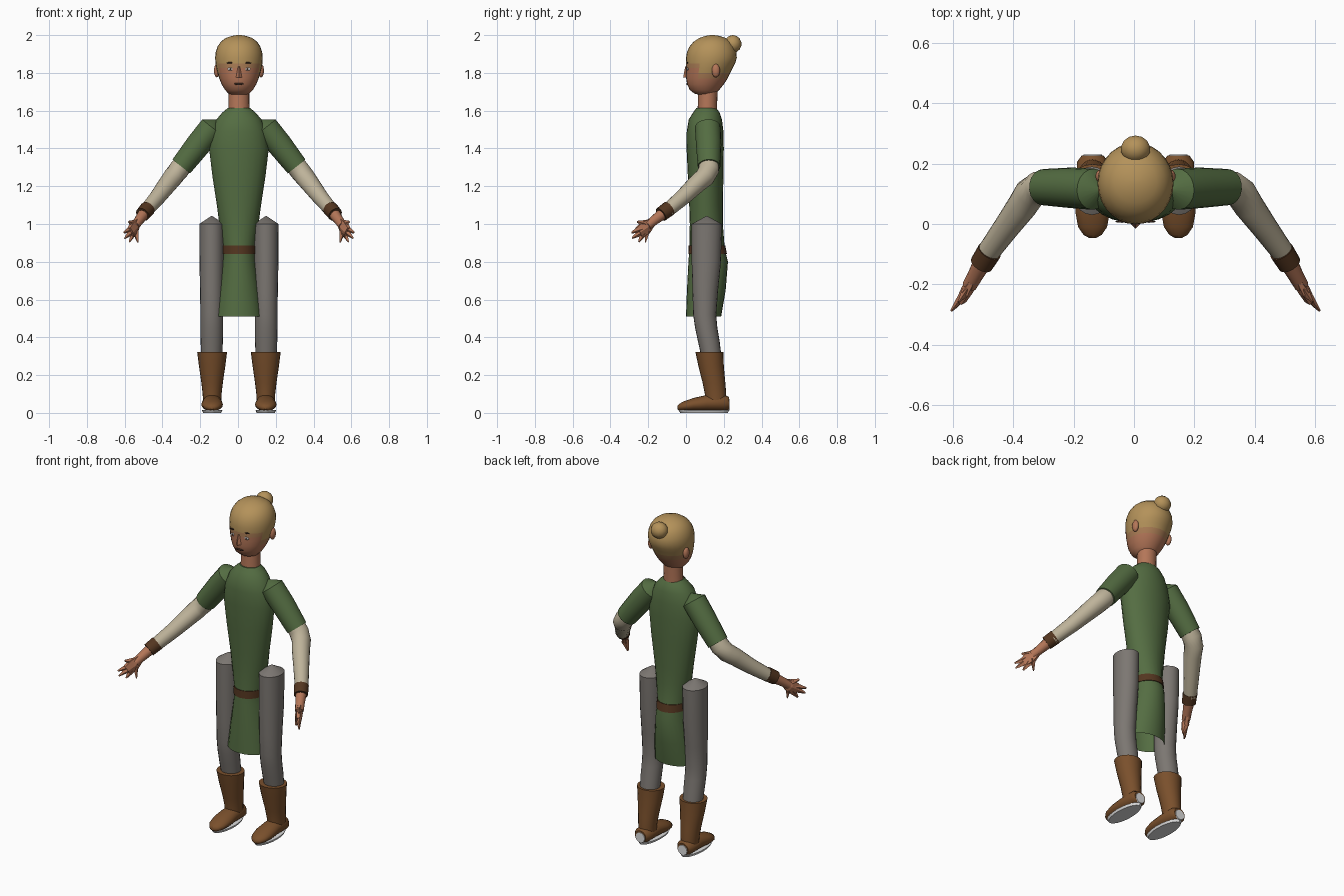
import bpy, bmesh, math
from mathutils import Vector as V

if "Cube" in bpy.data.objects:
    bpy.data.objects.remove(bpy.data.objects["Cube"])

DX = 0.005  # body centre line


def mat(name, r, g, b):
    lin = [((c / 255 + 0.055) / 1.055) ** 2.4 for c in (r, g, b)]
    m = bpy.data.materials.new(name)
    m.diffuse_color = (*lin, 1)
    m.use_nodes = True
    m.node_tree.nodes["Principled BSDF"].inputs["Base Color"].default_value = m.diffuse_color
    return m


HAIR = mat("hair blond", 180, 146, 90)
BLEND = mat("hairline tan", 172, 126, 86)
SKIN = mat("skin", 180, 118, 88)
GREEN = mat("tunic green", 84, 109, 66)
BELT = mat("dark leather", 84, 54, 32)
BOOT = mat("boot brown", 122, 80, 44)
GREY = mat("trouser grey", 124, 119, 114)
LINEN = mat("linen beige", 190, 179, 154)
WHITE = mat("pale sole", 222, 222, 222)
DARK = mat("dark feature", 58, 38, 28)


def finish(name, bm, mats, rule=None, smooth=True):
    bmesh.ops.recalc_face_normals(bm, faces=bm.faces)
    if rule:
        for f in bm.faces:
            f.material_index = rule(f.calc_center_median())
    me = bpy.data.meshes.new(name)
    bm.to_mesh(me)
    bm.free()
    for m in mats:
        me.materials.append(m)
    ob = bpy.data.objects.new(name, me)
    bpy.context.collection.objects.link(ob)
    if smooth:
        bpy.ops.object.select_all(action='DESELECT')
        ob.select_set(True)
        bpy.context.view_layer.objects.active = ob
        bpy.ops.object.shade_smooth_by_angle(angle=math.radians(40))
    return ob


def loft(name, rings, mats, sides=20, caps=(True, True), rule=None, smooth=True):
    """Skin over rings given as (centre, half axis, half axis)."""
    bm = bmesh.new()
    rows = []
    for c, a, b in rings:
        rows.append([bm.verts.new(V(c) + V(a) * math.cos(t) + V(b) * math.sin(t))
                     for t in (2 * math.pi * i / sides for i in range(sides))])
    for p, q in zip(rows, rows[1:]):
        for i in range(sides):
            j = (i + 1) % sides
            bm.faces.new((p[i], p[j], q[j], q[i]))
    for use, row in zip(caps, (rows[0], rows[-1])):
        if use:
            bm.faces.new(row)
    return finish(name, bm, mats, rule, smooth)


def stack(name, x, rows, mats, **kw):
    """Upright loft from rows of (z, front y, back y, half width)."""
    rings = [((x, (f + k) / 2, z), (w, 0, 0), (0, (k - f) / 2, 0)) for z, f, k, w in rows]
    return loft(name, rings, mats, **kw)


def tube(name, pts, mats, flat=1.0, **kw):
    """Round loft following points of (x, y, z, radius)."""
    ps = [V(p[:3]) for p in pts]
    rings = []
    for i, p in enumerate(pts):
        t = (ps[min(i + 1, len(ps) - 1)] - ps[max(i - 1, 0)]).normalized()
        a = t.cross(V((0, 0, 1))).normalized()
        b = a.cross(t)
        rings.append((ps[i], a * p[3] * flat, b * p[3]))
    return loft(name, rings, mats, **kw)


def ball(name, c, r, material, segs=14):
    bm = bmesh.new()
    bmesh.ops.create_uvsphere(bm, u_segments=segs, v_segments=segs // 2, radius=1)
    for v in bm.verts:
        v.co = V(c) + V((v.co.x * r[0], v.co.y * r[1], v.co.z * r[2]))
    return finish(name, bm, [material])


# tunic with open skirt hem, belt, neck
stack("tunic", DX, [(1.615, .055, .16, .058), (1.59, .038, .178, .088), (1.555, .015, .19, .118),
                    (1.49, .004, .198, .145), (1.4, .003, .2, .158), (1.25, .01, .198, .14),
                    (1.1, .017, .195, .117), (1.0, .02, .195, .104), (.87, .018, .205, .084),
                    (.8, .013, .222, .09), (.65, .005, .21, .109), (.51, 0, .186, .123)],
      [GREEN], sides=24, caps=(True, False))
stack("belt", DX, [(.885, .014, .208, .089), (.84, .012, .217, .09)], [BELT], sides=24)
stack("neck", DX, [(1.72, .065, .168, .055), (1.64, .063, .165, .055), (1.58, .06, .165, .058)], [SKIN])

# head
HEAD = [(1.68, .085, .13, .03), (1.69, .045, .155, .055), (1.71, .02, .176, .074), (1.74, .006, .2, .092),
        (1.77, .001, .22, .104), (1.8, 0, .235, .113), (1.825, 0, .247, .119), (1.85, -.001, .26, .124),
        (1.88, 0, .269, .126), (1.91, .005, .266, .123), (1.94, .019, .255, .113), (1.965, .04, .238, .096),
        (1.985, .07, .21, .07), (1.996, .105, .175, .035), (2.0, .13, .15, .012)]
stack("head", DX, HEAD, [SKIN, BLEND, HAIR], sides=28,
      rule=lambda c: 2 if c.z > 1.85 or (c.z > 1.8 and c.y > .06) else
      1 if c.z > 1.825 or (c.z > 1.77 and c.y > .06) else 0)
ball("hair_bun", (DX, .248, 1.953), (.05, .046, .047), HAIR)


def face_y(x, z):
    for (z0, f0, k0, w0), (z1, f1, k1, w1) in zip(HEAD, HEAD[1:]):
        if z0 <= z <= z1:
            t = (z - z0) / (z1 - z0)
            f, k, w = f0 + (f1 - f0) * t, k0 + (k1 - k0) * t, w0 + (w1 - w0) * t
            return (f + k) / 2 - (k - f) / 2 * math.sqrt(1 - (x / w) ** 2)


def feature(name, x, z, w, h, material, lift=.004):
    ball(name, (DX + x, face_y(x, z), z), (w, lift, h), material, 10)


# nose and mouth
bm = bmesh.new()
bmesh.ops.create_cone(bm, segments=4, radius1=.016, radius2=.005, depth=.06, cap_ends=True)
bmesh.ops.translate(bm, vec=(DX, .001, 1.805), verts=bm.verts)
finish("nose", bm, [SKIN], smooth=False)
feature("mouth", 0, 1.742, .03, .006, DARK)

for s, side in ((-1, "left"), (1, "right")):
    # eyes, brows, ears
    feature("eye_" + side, s * .045, 1.82, .017, .008, WHITE)
    feature("pupil_" + side, s * .045, 1.82, .007, .007, DARK, .006)
    feature("brow_" + side, s * .045, 1.853, .024, .004, DARK)
    ball("ear_" + side, (DX + s * .117, .158, 1.812), (.016, .022, .036), SKIN)

    # trouser leg with pointed top
    stack("trouser_leg_" + side, DX + s * .144,
          [(1.042, .107, .113, .003), (1.0, .03, .19, .066), (.8, .03, .185, .065), (.65, .034, .17, .062),
           (.52, .038, .16, .06), (.45, .048, .166, .06), (.38, .063, .178, .059), (.28, .085, .19, .055)],
          [GREY])
    # boot shaft, foot, heel patch, sole
    fx = DX + s * .142
    stack("boot_shaft_" + side, fx,
          [(.322, .05, .198, .079), (.25, .065, .2, .07), (.16, .088, .208, .057), (.1, .1, .213, .05),
           (.05, .105, .213, .048)], [BOOT])
    loft("boot_foot_" + side,
         [((fx, y, z), (w, 0, 0), (0, 0, h)) for y, z, w, h in
          ((.227, .05, .036, .034), (.205, .052, .052, .043), (.11, .052, .052, .043), (.04, .044, .057, .035),
           (-.01, .036, .048, .026), (-.036, .03, .03, .018), (-.046, .028, .012, .009))], [BOOT])
    loft("heel_patch_" + side,
         [((fx, y, .044), (w, 0, 0), (0, 0, w)) for y, w in ((.224, .032), (.23, .03))], [WHITE], sides=12)
    stack("sole_" + side, fx, [(0, -.03, .222, .048), (.014, -.04, .228, .054)], [WHITE])

    # arm: short sleeve, linen forearm, cuff, wrist
    def arm(*pts):
        return [(DX + s * x, y, z, r) for x, y, z, r in pts]
    tube("sleeve_" + side, arm((.115, .113, 1.55, .004), (.14, .115, 1.513, .068), (.215, .12, 1.42, .067),
                               (.305, .122, 1.305, .06)), [GREEN], sides=18)
    tube("forearm_" + side, arm((.285, .122, 1.33, .052), (.32, .12, 1.285, .055), (.35, .1, 1.248, .053),
                                (.375, .06, 1.215, .05), (.43, -.015, 1.143, .043), (.492, -.1, 1.07, .037)),
         [LINEN], sides=18)
    tube("cuff_" + side, arm((.483, -.09, 1.082, .041), (.51, -.133, 1.05, .039)), [BELT], sides=16)
    tube("wrist_" + side, arm((.5, -.115, 1.06, .032), (.53, -.17, 1.018, .026), (.55, -.205, .99, .024)),
         [SKIN], sides=12)
    # hand: narrow palm, spread fingers and thumb
    tube("palm_" + side, arm((.535, -.18, 1.01, .026), (.555, -.215, .98, .042), (.575, -.25, .955, .034)),
         [SKIN], flat=.5, sides=6, smooth=False)
    for i, (base, tip) in enumerate([((.56, -.22, 1.0), (.585, -.258, 1.012)),
                                     ((.57, -.235, .975), (.61, -.288, .955)),
                                     ((.568, -.235, .96), (.605, -.285, .925)),
                                     ((.56, -.225, .95), (.58, -.25, .905)),
                                     ((.548, -.205, .965), (.535, -.215, .903))]):
        tube(f"finger_{i + 1}_{side}", arm((*base, .022), (*tip, .005)), [SKIN], flat=.7, sides=4, smooth=False)
